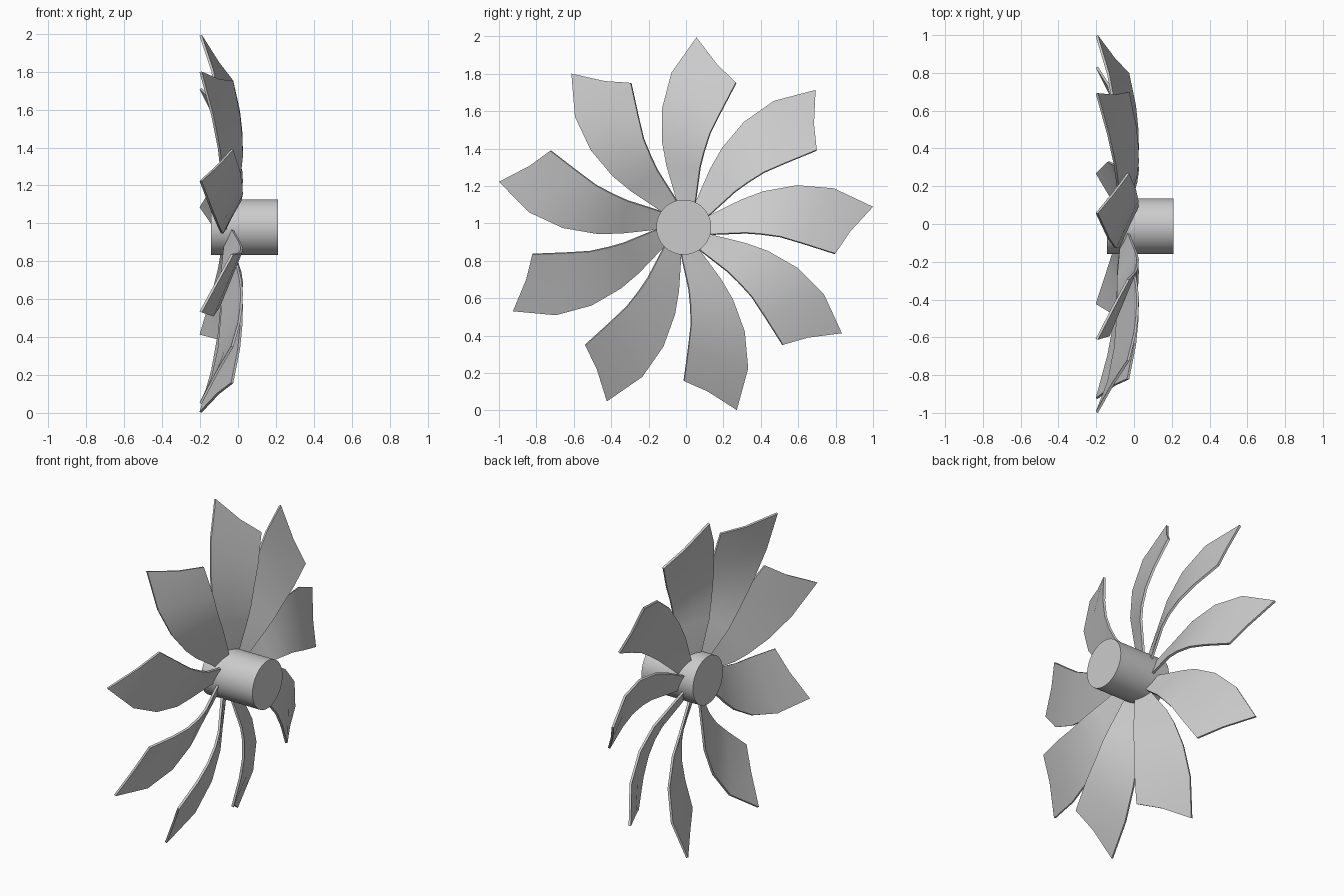
import bpy, bmesh, math
from mathutils import Matrix, Vector

if "Cube" in bpy.data.objects:
    bpy.data.objects.remove(bpy.data.objects["Cube"])

CENTRE = Vector((0, -0.012, 0.979))
BLADES = 9

# Hub: short cylinder along x
bpy.ops.mesh.primitive_cylinder_add(vertices=64, radius=0.147, depth=0.352,
                                    location=CENTRE + Vector((0.034, 0, 0)),
                                    rotation=(0, math.pi / 2, 0))
hub = bpy.context.object
hub.name = "hub"
bpy.ops.object.shade_smooth_by_angle(angle=math.radians(35))

# Blade edges from root to tip, relative to the hub centre (x, y, z)
leading = [(-0.06, -0.025, 0.09), (-0.07, -0.038, 0.15), (-0.085, -0.09, 0.33),
           (-0.085, -0.113, 0.453), (-0.10, -0.114, 0.635), (-0.135, -0.064, 0.825),
           (-0.197, 0.069, 1.013)]
trailing = [(-0.04, 0.05, 0.09), (-0.025, 0.065, 0.15), (0.012, 0.088, 0.321),
            (0.02, 0.108, 0.40), (0.017, 0.14, 0.50), (0.005, 0.195, 0.61),
            (-0.031, 0.28, 0.772)]


def make_blade(name, angle):
    bm = bmesh.new()
    rows = []
    for i, (a, b) in enumerate(zip(leading, trailing)):
        a, b = Vector(a), Vector(b)
        mid = (a + b) / 2
        if i == len(leading) - 1:
            mid = Vector((-0.105, 0.180, 0.868))
        rows.append([bm.verts.new(p) for p in (a, mid, b)])
    for r, s in zip(rows, rows[1:]):
        for k in range(2):
            bm.faces.new((r[k], r[k + 1], s[k + 1], s[k]))
    bm.transform(Matrix.Translation(CENTRE) @ Matrix.Rotation(angle, 4, 'X'))
    mesh = bpy.data.meshes.new(name)
    bm.to_mesh(mesh)
    bm.free()
    obj = bpy.data.objects.new(name, mesh)
    bpy.context.collection.objects.link(obj)
    # Thin sheet thickness
    mod = obj.modifiers.new("thickness", 'SOLIDIFY')
    mod.thickness = 0.013
    mod.offset = 0
    bpy.ops.object.select_all(action='DESELECT')
    obj.select_set(True)
    bpy.context.view_layer.objects.active = obj
    bpy.ops.object.modifier_apply(modifier=mod.name)
    bpy.ops.object.shade_smooth_by_angle(angle=math.radians(35))


# Ring of blades
for n in range(BLADES):
    make_blade(f"blade_{n + 1}", n * 2 * math.pi / BLADES)
